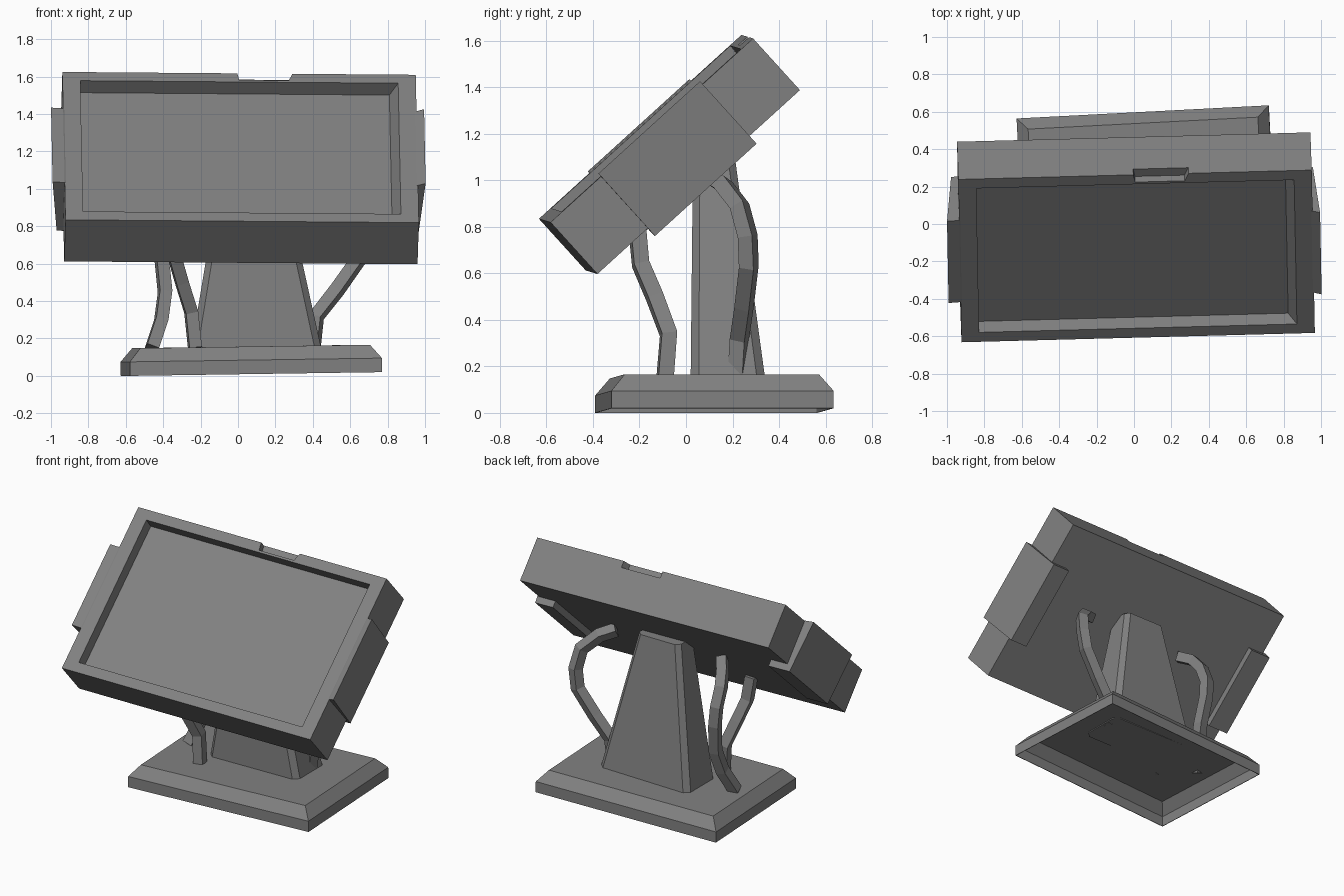
import bpy, bmesh
from mathutils import Vector, Matrix

if "Cube" in bpy.data.objects:
    bpy.data.objects.remove(bpy.data.objects["Cube"])

# Mid-grey finish shared by every part
grey = bpy.data.materials.new("mid_grey")
grey.diffuse_color = (0.22, 0.22, 0.22, 1)
grey.use_nodes = True
grey.node_tree.nodes["Principled BSDF"].inputs["Base Color"].default_value = grey.diffuse_color


def loft(name, rings, frame=Matrix()):
    """Skin equal-sized closed rings and cap both ends."""
    bm = bmesh.new()
    vs = [[bm.verts.new(frame @ Vector(p)) for p in r] for r in rings]
    n = len(vs[0])
    for a, b in zip(vs, vs[1:]):
        for i in range(n):
            j = (i + 1) % n
            bm.faces.new((a[i], a[j], b[j], b[i]))
    bm.faces.new(vs[0])
    bm.faces.new(vs[-1])
    bmesh.ops.recalc_face_normals(bm, faces=bm.faces)
    me = bpy.data.meshes.new(name)
    bm.to_mesh(me)
    bm.free()
    me.materials.append(grey)
    ob = bpy.data.objects.new(name, me)
    bpy.context.collection.objects.link(ob)
    return ob


def rect(x0, x1, y0, y1, z):
    return [(x0, y0, z), (x1, y0, z), (x1, y1, z), (x0, y1, z)]


def chamfered(x0, x1, y0, y1, z, c):
    return [(x0 + c, y0, z), (x1 - c, y0, z), (x1, y0 + c, z), (x1, y1 - c, z),
            (x1 - c, y1, z), (x0 + c, y1, z), (x0, y1 - c, z), (x0, y0 + c, z)]


# Tilted frame of the screen: x across, y up the panel, z out of the front
ax = Vector((1, 0.0265, -0.008)).normalized()
up = Vector((-0.017, 0.74, 0.672))
up = (up - ax * up.dot(ax)).normalized()
out = ax.cross(up)
tilt = Matrix((ax, up, out)).transposed().to_4x4()
tilt.translation = (0.014, -0.172, 1.222)

# Screen housing with a recessed display
housing = loft("screen_housing", [
    rect(-0.945, 0.945, -0.588, 0.588, -0.30),
    rect(-0.945, 0.945, -0.588, 0.588, 0),
    rect(-0.85, 0.85, -0.52, 0.52, 0),
    rect(-0.85, 0.805, -0.515, 0.515, -0.082)], tilt)

# Notch in the top edge of the housing
cutter = loft("notch_cutter", [
    [(0.0, 0.535, z), (0.265, 0.535, z), (0.31, 0.65, z), (-0.02, 0.65, z)]
    for z in (-0.045, 0.05)], tilt)
cutter.hide_render = True
cutter.hide_viewport = True
mod = housing.modifiers.new("notch", 'BOOLEAN')
mod.operation = 'DIFFERENCE'
mod.object = cutter

# Side brackets that wrap round to the back of the housing
for name, s, w, lip in (("right_bracket", 1, 0.985, 0.018), ("left_bracket", -1, 1.01, 0.008)):
    profile = [(0.92, -0.01), (0.945, 0.003), (w, lip), (w - 0.03, -0.345),
               (0.82, -0.345), (0.82, -0.28), (0.92, -0.28)]
    loft(name, [[(s * x, v, z) for x, z in profile] for v in (-0.295, 0.295)], tilt)

# Base: thin bevelled tray, open underneath, slightly turned
turn = (Matrix.Translation((0.072, 0.122, 0.01))
        @ Matrix.Rotation(0.052, 4, 'Z') @ Matrix.Rotation(-0.0148, 4, 'Y'))


def base_ring(inset, z):
    return rect(-0.675 + inset, 0.675 - inset, -0.478 + inset, 0.478 - inset, z)


loft("base", [base_ring(0.063, 0.142), base_ring(0.004, 0.073), base_ring(0.004, 0),
              base_ring(0, 0), base_ring(0, 0.075), base_ring(0.06, 0.147)], turn)

# Tapered column
loft("column", [chamfered(-0.25, 0.445, 0.02, 0.34, 0.149, 0.035),
                chamfered(-0.09, 0.235, 0.03, 0.21, 1.1, 0.03)])

# Curved struts from base to housing
struts = {
    "front_strut": [(-0.23, -0.09, 0.15), (-0.25, -0.075, 0.34), (-0.30, -0.135, 0.5),
                    (-0.34, -0.195, 0.64), (-0.36, -0.21, 0.80)],
    "back_left_strut": [(-0.46, 0.11, 0.15), (-0.41, 0.18, 0.3), (-0.39, 0.23, 0.45),
                        (-0.41, 0.265, 0.65), (-0.42, 0.26, 0.78), (-0.42, 0.21, 0.9),
                        (-0.39, 0.15, 0.98), (-0.33, 0.07, 1.02)],
    "back_right_strut": [(0.40, 0.22, 0.15), (0.42, 0.23, 0.32), (0.53, 0.25, 0.46),
                         (0.65, 0.27, 0.63), (0.67, 0.265, 0.76), (0.65, 0.23, 0.89),
                         (0.56, 0.16, 0.98), (0.47, 0.10, 1.02)],
}
for name, pts in struts.items():
    cu = bpy.data.curves.new(name, 'CURVE')
    cu.dimensions = '3D'
    cu.bevel_depth = 0.047
    cu.bevel_resolution = 0
    cu.use_fill_caps = True
    cu.materials.append(grey)
    sp = cu.splines.new('POLY')
    sp.points.add(len(pts) - 1)
    for p, co in zip(sp.points, pts):
        p.co = (*co, 1)
    sp.use_smooth = False
    bpy.context.collection.objects.link(bpy.data.objects.new(name, cu))
